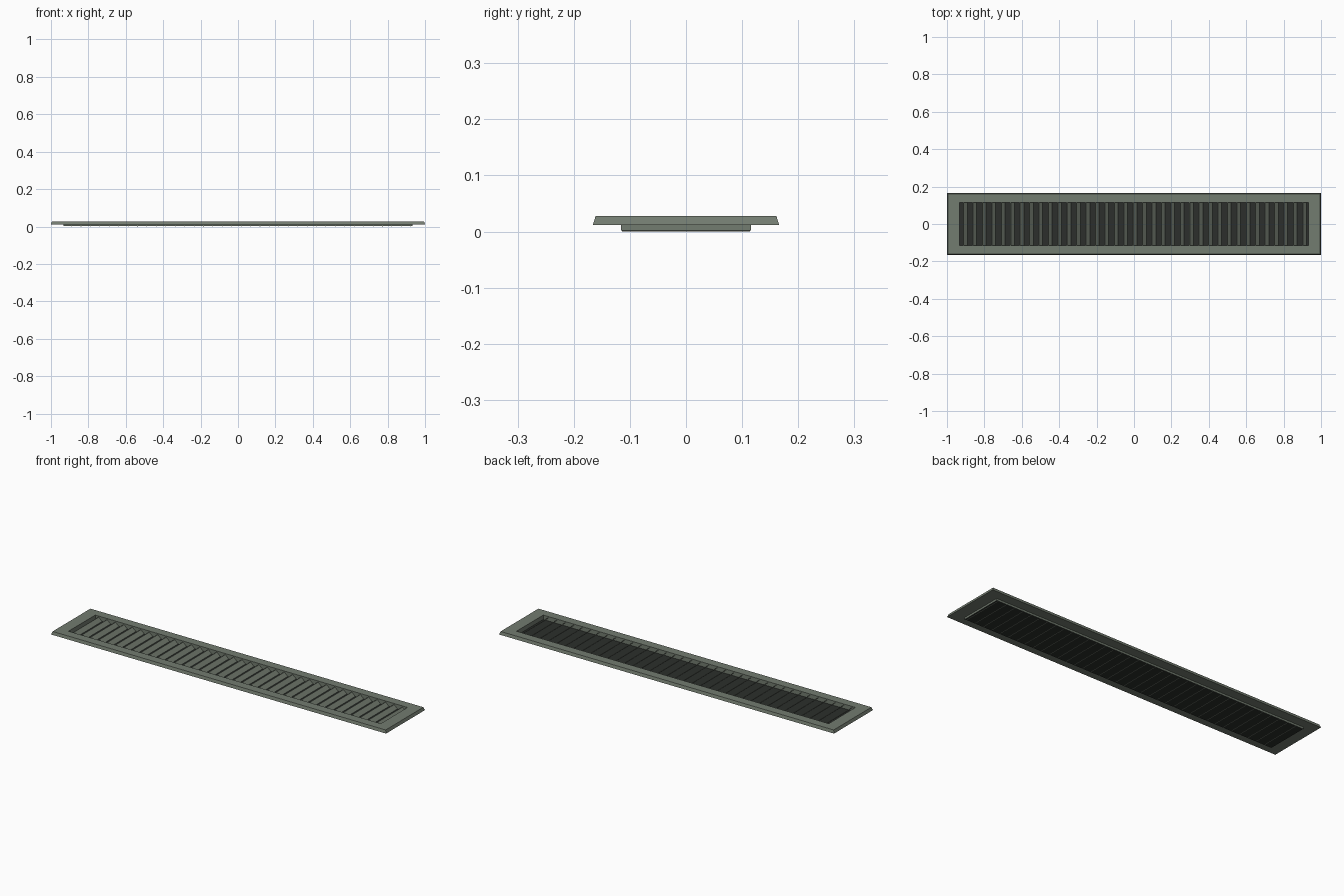
import bpy
import bmesh

if "Cube" in bpy.data.objects:
    bpy.data.objects.remove(bpy.data.objects["Cube"])


def material(name, color):
    m = bpy.data.materials.new(name)
    m.diffuse_color = (*color, 1)
    m.use_nodes = True
    m.node_tree.nodes["Principled BSDF"].inputs["Base Color"].default_value = m.diffuse_color
    return m


PAINT = material("grey_green_paint", (0.17, 0.20, 0.16))
DARK = material("dark_interior", (0.025, 0.028, 0.025))


def finish(name, bm, mat):
    bmesh.ops.recalc_face_normals(bm, faces=bm.faces)
    me = bpy.data.meshes.new(name)
    bm.to_mesh(me)
    bm.free()
    ob = bpy.data.objects.new(name, me)
    bpy.context.collection.objects.link(ob)
    me.materials.append(mat)
    return ob


def ring(name, profile, mat):
    """Rectangular mitred ring; profile points are (half x, half y, z)."""
    bm = bmesh.new()
    loops = [[bm.verts.new((sx * hx, sy * hy, z))
              for sx, sy in ((-1, -1), (1, -1), (1, 1), (-1, 1))]
             for hx, hy, z in profile]
    for a, b in zip(loops, loops[1:] + loops[:1]):
        for i in range(4):
            j = (i + 1) % 4
            bm.faces.new((a[i], a[j], b[j], b[i]))
    return finish(name, bm, mat)


def prism(name, section, half_y, mat):
    """Extrude an x-z section along y."""
    bm = bmesh.new()
    face = bm.faces.new([bm.verts.new((x, -half_y, z)) for x, z in section])
    out = bmesh.ops.extrude_face_region(bm, geom=[face])
    verts = [v for v in out["geom"] if isinstance(v, bmesh.types.BMVert)]
    bmesh.ops.translate(bm, verts=verts, vec=(0, 2 * half_y, 0))
    return finish(name, bm, mat)


# Bevelled flange with a thin collar dropping below it
OPEN_X, OPEN_Y = 0.932, 0.114
ring("flange_and_collar", [
    (1.0, 0.166, 0.012),
    (0.994, 0.161, 0.028),
    (OPEN_X, OPEN_Y, 0.028),
    (OPEN_X, OPEN_Y, 0.002),
    (OPEN_X + 0.002, OPEN_Y + 0.002, 0.002),
    (OPEN_X + 0.002, OPEN_Y + 0.002, 0.012),
], PAINT)

# Dark backing behind the louvres
prism("backing_plate", [(-OPEN_X, 0.002), (OPEN_X, 0.002),
                        (OPEN_X, 0.004), (-OPEN_X, 0.004)], OPEN_Y, DARK)

# Tilted louvre slats, high on the left and low on the right
COUNT = 37
pitch = 2 * OPEN_X / COUNT
slat = prism("slat_01", [(-0.013, 0.022), (0.011, 0.0),
                         (0.014, 0.0), (-0.010, 0.022)], OPEN_Y, PAINT)
for i in range(COUNT):
    ob = slat if i == 0 else bpy.data.objects.new(f"slat_{i + 1:02d}", slat.data)
    if i:
        bpy.context.collection.objects.link(ob)
    ob.location.x = -OPEN_X + (i + 0.5) * pitch + 0.006
